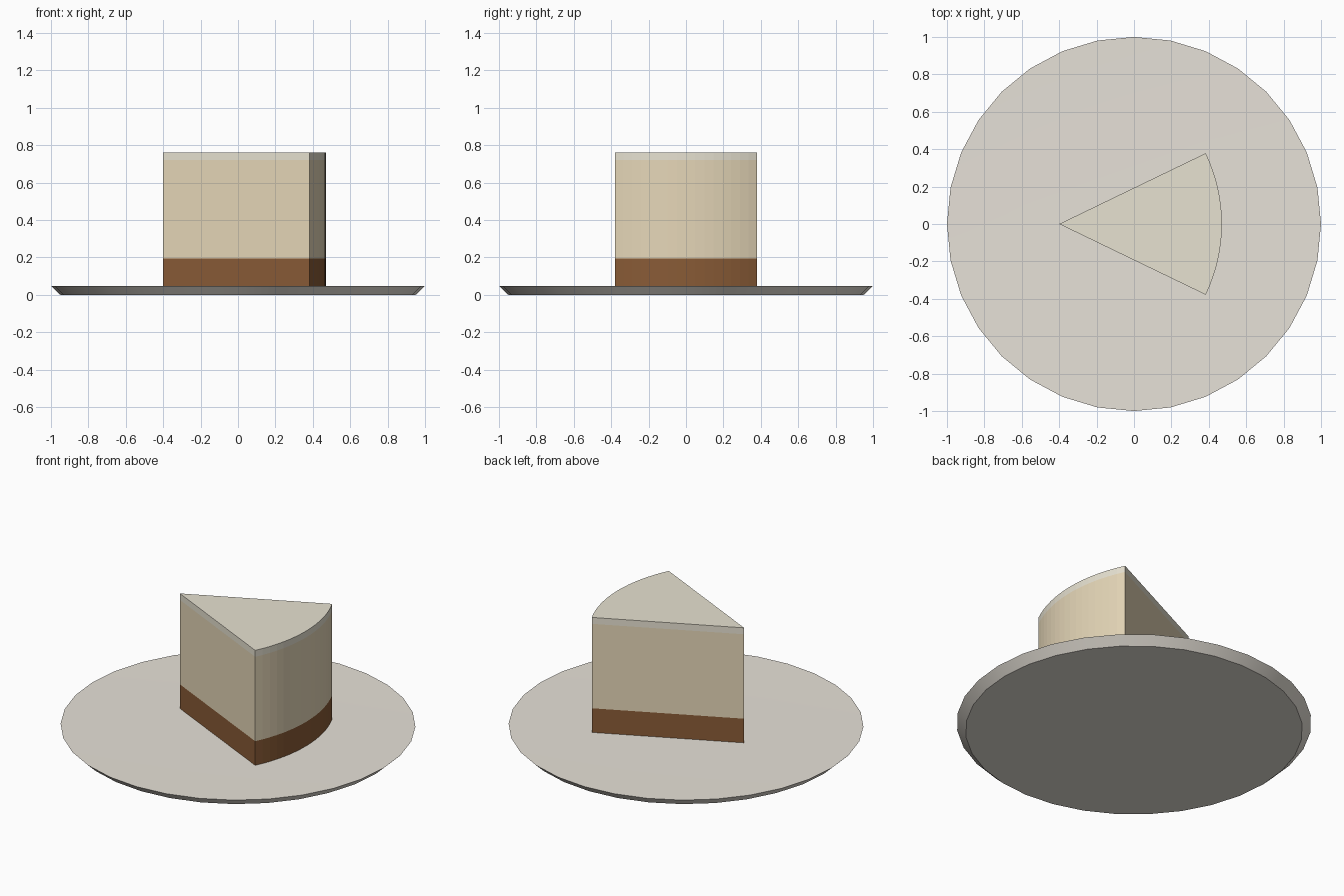
import bpy, bmesh
from math import cos, sin, pi

if "Cube" in bpy.data.objects:
    bpy.data.objects.remove(bpy.data.objects["Cube"])


def finish(name, bm, color):
    bmesh.ops.recalc_face_normals(bm, faces=bm.faces)
    me = bpy.data.meshes.new(name)
    bm.to_mesh(me)
    bm.free()
    ob = bpy.data.objects.new(name, me)
    bpy.context.collection.objects.link(ob)
    mat = bpy.data.materials.new(name + "_color")
    mat.diffuse_color = (*color, 1)
    mat.use_nodes = True
    mat.node_tree.nodes["Principled BSDF"].inputs["Base Color"].default_value = mat.diffuse_color
    me.materials.append(mat)
    return ob


def lathe(name, profile, sides, color):
    """Closed solid of revolution from (radius, z) rings."""
    bm = bmesh.new()
    rings = [[bm.verts.new((r * cos(2 * pi * i / sides), r * sin(2 * pi * i / sides), z))
              for i in range(sides)] for r, z in profile]
    for a, b in zip(rings, rings[1:]):
        for i in range(sides):
            j = (i + 1) % sides
            bm.faces.new((a[i], a[j], b[j], b[i]))
    bm.faces.new(rings[0][::-1])
    bm.faces.new(rings[-1])
    return finish(name, bm, color)


def wedge(name, z0, z1, color, apex=-0.4, radius=0.87, half=0.45, steps=16):
    """One layer of the slice: a pie sector extruded upward."""
    bm = bmesh.new()
    pts = [(apex, 0)]
    for i in range(steps + 1):
        a = -half + 2 * half * i / steps
        pts.append((apex + radius * cos(a), radius * sin(a)))
    low = [bm.verts.new((x, y, z0)) for x, y in pts]
    top = [bm.verts.new((x, y, z1)) for x, y in pts]
    bm.faces.new(low[::-1])
    bm.faces.new(top)
    for i in range(len(pts)):
        j = (i + 1) % len(pts)
        bm.faces.new((low[i], low[j], top[j], top[i]))
    return finish(name, bm, color)


# Shallow plate with a flared edge
plate = lathe("plate", [(0.95, 0), (1.0, 0.048), (0.6, 0.045)], 32, (0.80, 0.76, 0.69))
bpy.context.view_layer.objects.active = plate
plate.select_set(True)
bpy.ops.object.shade_smooth_by_angle(angle=0.5)

# Cake slice: crust, filling, topping
wedge("crust", 0.045, 0.195, (0.25, 0.105, 0.037))
wedge("filling", 0.195, 0.72, (0.79, 0.68, 0.48))
wedge("topping", 0.72, 0.76, (0.80, 0.76, 0.64))
